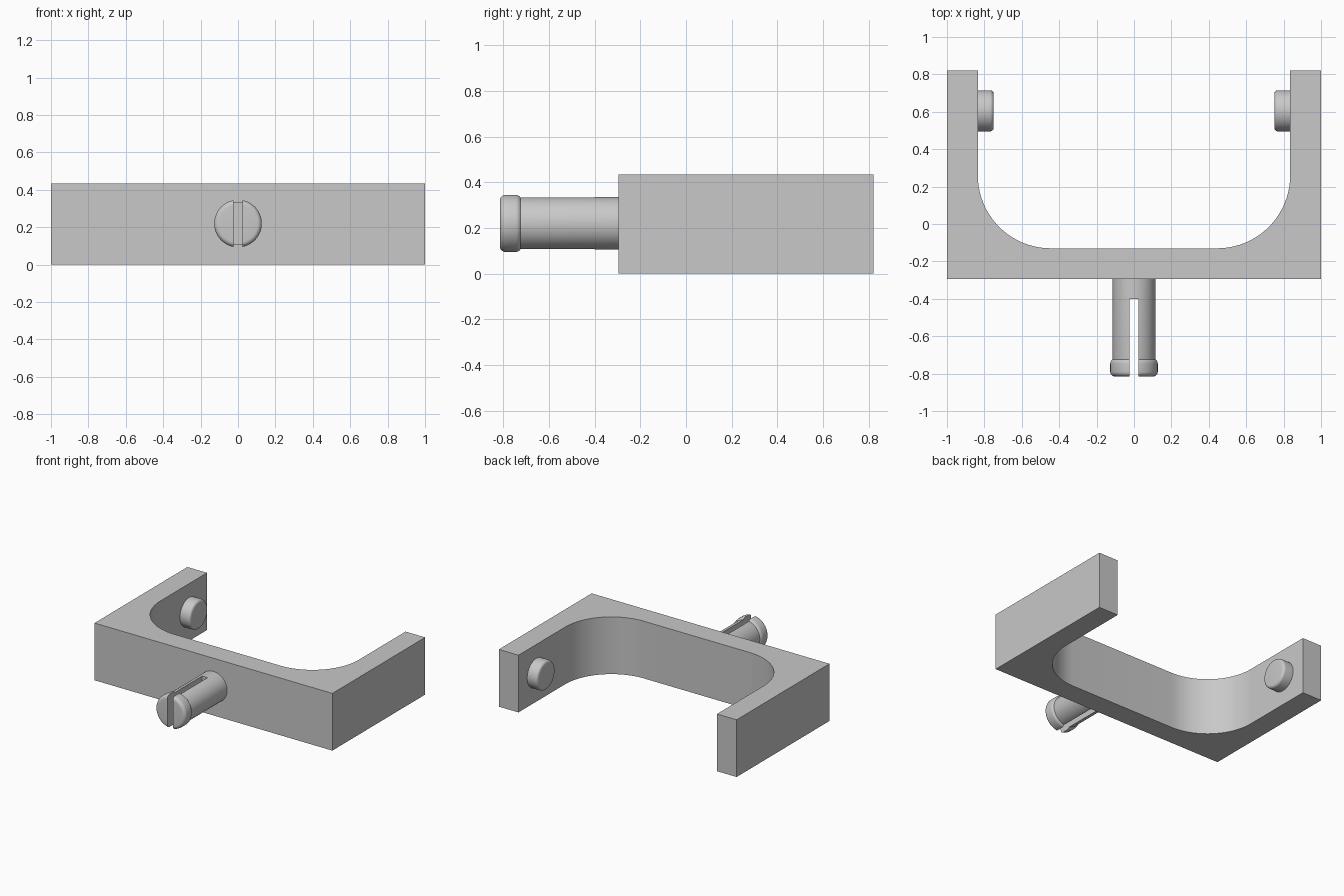
import bpy, bmesh
from math import sin, cos, pi, radians
from mathutils import Matrix, Vector

if "Cube" in bpy.data.objects:
    bpy.data.objects.remove(bpy.data.objects["Cube"])

grey = bpy.data.materials.new("plain_grey")
grey.use_nodes = True
grey.diffuse_color = (0.58, 0.58, 0.58, 1)
grey.node_tree.nodes["Principled BSDF"].inputs["Base Color"].default_value = (0.58, 0.58, 0.58, 1)

HEIGHT, AXIS_Z = 0.435, 0.22


def arc(cx, cy, r, start, end, steps):
    """Points along a circular arc, angles in degrees."""
    angles = [radians(start + (end - start) * i / steps) for i in range(steps + 1)]
    return [(cx + r * cos(a), cy + r * sin(a)) for a in angles]


def finish(name, bm):
    bmesh.ops.remove_doubles(bm, verts=bm.verts, dist=1e-5)
    bmesh.ops.recalc_face_normals(bm, faces=bm.faces)
    mesh = bpy.data.meshes.new(name)
    bm.to_mesh(mesh)
    bm.free()
    mesh.materials.append(grey)
    obj = bpy.data.objects.new(name, mesh)
    bpy.context.collection.objects.link(obj)
    return obj


def smooth(obj):
    bpy.ops.object.select_all(action='DESELECT')
    obj.select_set(True)
    bpy.context.view_layer.objects.active = obj
    bpy.ops.object.shade_smooth_by_angle(angle=radians(32))


def lathe(name, profile, origin, direction):
    """Revolve (radius, distance) points around an axis."""
    bm = bmesh.new()
    verts = [bm.verts.new((r, 0, d)) for r, d in profile]
    edges = [bm.edges.new(pair) for pair in zip(verts, verts[1:])]
    bmesh.ops.spin(bm, geom=verts + edges, cent=(0, 0, 0), axis=(0, 0, 1),
                   angle=2 * pi, steps=64)
    turn = Vector((0, 0, 1)).rotation_difference(Vector(direction)).to_matrix().to_4x4()
    bm.transform(Matrix.Translation(origin) @ turn)
    return finish(name, bm)


# U-shaped bracket with large inner fillets
outline = [(-1, 0.82), (-1, -0.295), (1, -0.295), (1, 0.82), (0.835, 0.82)]
outline += arc(0.445, 0.26, 0.39, 0, -90, 20)
outline += arc(-0.445, 0.26, 0.39, -90, -180, 20)
outline += [(-0.835, 0.82)]
bm = bmesh.new()
base = bm.faces.new([bm.verts.new((x, y, 0)) for x, y in outline])
grown = bmesh.ops.extrude_face_region(bm, geom=[base])
bmesh.ops.translate(bm, vec=(0, 0, HEIGHT),
                    verts=[g for g in grown["geom"] if isinstance(g, bmesh.types.BMVert)])
smooth(finish("bracket", bm))

# Split snap pin with a rounded collar at its tip
pin_profile = [(0, 0), (0.115, 0), (0.115, 0.425)]
pin_profile += arc(0.102, 0.45, 0.025, -60, 0, 5)
pin_profile += arc(0.102, 0.495, 0.025, 0, 90, 6) + [(0, 0.52)]
pin = lathe("snap_pin", pin_profile, (0, -0.295, AXIS_Z), (0, -1, 0))

# Slot through the pin
bm = bmesh.new()
bmesh.ops.create_cube(bm, size=1, matrix=Matrix.Translation((0, -0.65, AXIS_Z))
                      @ Matrix.Diagonal((0.046, 0.5, 0.6, 1)))
cutter = finish("slot_cutter", bm)
cutter.hide_render = True
cut = pin.modifiers.new("slot", 'BOOLEAN')
cut.operation = 'DIFFERENCE'
cut.solver = 'EXACT'
cut.object = cutter
bpy.context.view_layer.objects.active = pin
bpy.ops.object.modifier_apply(modifier=cut.name)
bpy.data.objects.remove(cutter)
smooth(pin)

# Pivot studs on the inside of both arms
stud_profile = [(0, 0), (0.11, 0)] + arc(0.09, 0.065, 0.02, 0, 90, 6) + [(0, 0.085)]
for side, sign in (("left", 1), ("right", -1)):
    smooth(lathe(side + "_stud", stud_profile, (sign * 0.835, 0.605, AXIS_Z), (-sign, 0, 0)))
